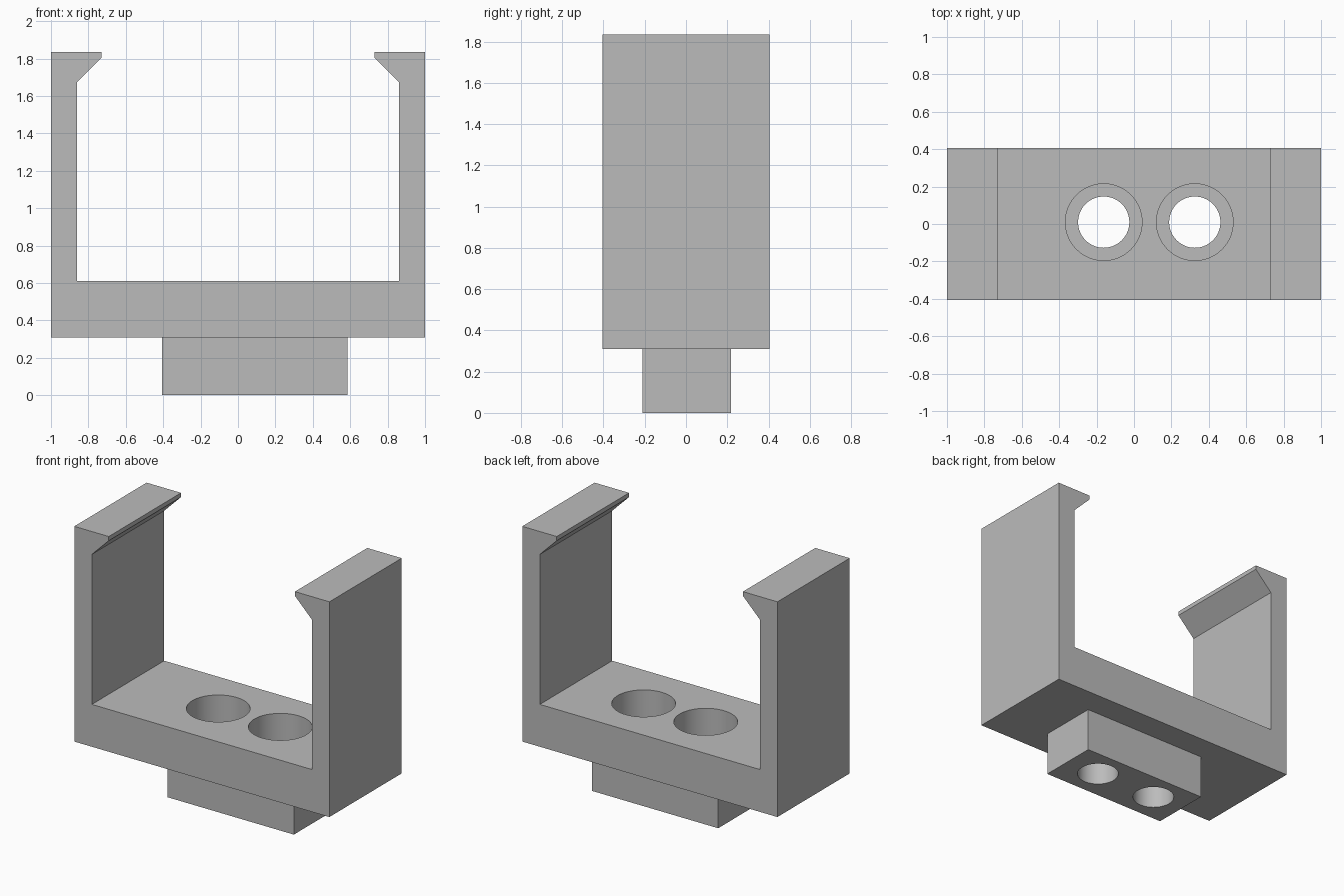
import bpy, bmesh

if "Cube" in bpy.data.objects:
    bpy.data.objects.remove(bpy.data.objects["Cube"])

grey = bpy.data.materials.new("plain grey")
grey.diffuse_color = (0.5, 0.5, 0.5, 1)
grey.use_nodes = True
grey.node_tree.nodes["Principled BSDF"].inputs["Base Color"].default_value = grey.diffuse_color


def finish(bm, name):
    bmesh.ops.recalc_face_normals(bm, faces=bm.faces)
    mesh = bpy.data.meshes.new(name)
    bm.to_mesh(mesh)
    bm.free()
    mesh.materials.append(grey)
    ob = bpy.data.objects.new(name, mesh)
    bpy.context.collection.objects.link(ob)
    return ob


def extrude_profile(name, points, y0, y1):
    """Closed x-z outline swept from y0 to y1."""
    bm = bmesh.new()
    face = bm.faces.new([bm.verts.new((x, y0, z)) for x, z in points])
    ext = bmesh.ops.extrude_face_region(bm, geom=[face])
    verts = [v for v in ext["geom"] if isinstance(v, bmesh.types.BMVert)]
    bmesh.ops.translate(bm, verts=verts, vec=(0, y1 - y0, 0))
    return finish(bm, name)


def cut_hole(target, x, y, radius, z0, z1):
    """Round vertical hole cut from z0 to z1."""
    bpy.ops.mesh.primitive_cylinder_add(
        vertices=64, radius=radius, depth=z1 - z0, location=(x, y, (z0 + z1) / 2))
    cutter = bpy.context.object
    cutter.name = "hole_cutter"
    cutter.data.materials.append(grey)
    cutter.hide_render = True
    mod = target.modifiers.new("hole", "BOOLEAN")
    mod.operation = "DIFFERENCE"
    mod.solver = "EXACT"
    mod.object = cutter
    bpy.context.view_layer.objects.active = target
    bpy.ops.object.modifier_apply(modifier=mod.name)
    bpy.data.objects.remove(cutter)


# U-shaped bracket with inward snap hooks, right half mirrored to the left
half = [(1, 0.31), (1, 1.835), (0.73, 1.835), (0.73, 1.805), (0.862, 1.673), (0.862, 0.61)]
outline = half + [(-x, z) for x, z in reversed(half)]
bracket = extrude_profile("clip_bracket", outline, -0.405, 0.405)

# Offset mounting block under the bracket, joined into the same solid
block = extrude_profile(
    "mounting_block", [(-0.405, 0), (0.585, 0), (0.585, 0.35), (-0.405, 0.35)], -0.21, 0.218)
mod = bracket.modifiers.new("join_block", "BOOLEAN")
mod.operation = "UNION"
mod.solver = "EXACT"
mod.object = block
bpy.context.view_layer.objects.active = bracket
bpy.ops.object.modifier_apply(modifier=mod.name)
bpy.data.objects.remove(block)

# Two counterbored screw holes
for x in (-0.162, 0.325):
    cut_hole(bracket, x, 0.01, 0.137, -0.1, 0.7)
    cut_hole(bracket, x, 0.01, 0.205, 0.3, 0.7)

# Smooth hole walls, crisp edges
bpy.ops.object.select_all(action="DESELECT")
bracket.select_set(True)
bpy.context.view_layer.objects.active = bracket
bpy.ops.object.shade_smooth_by_angle()
